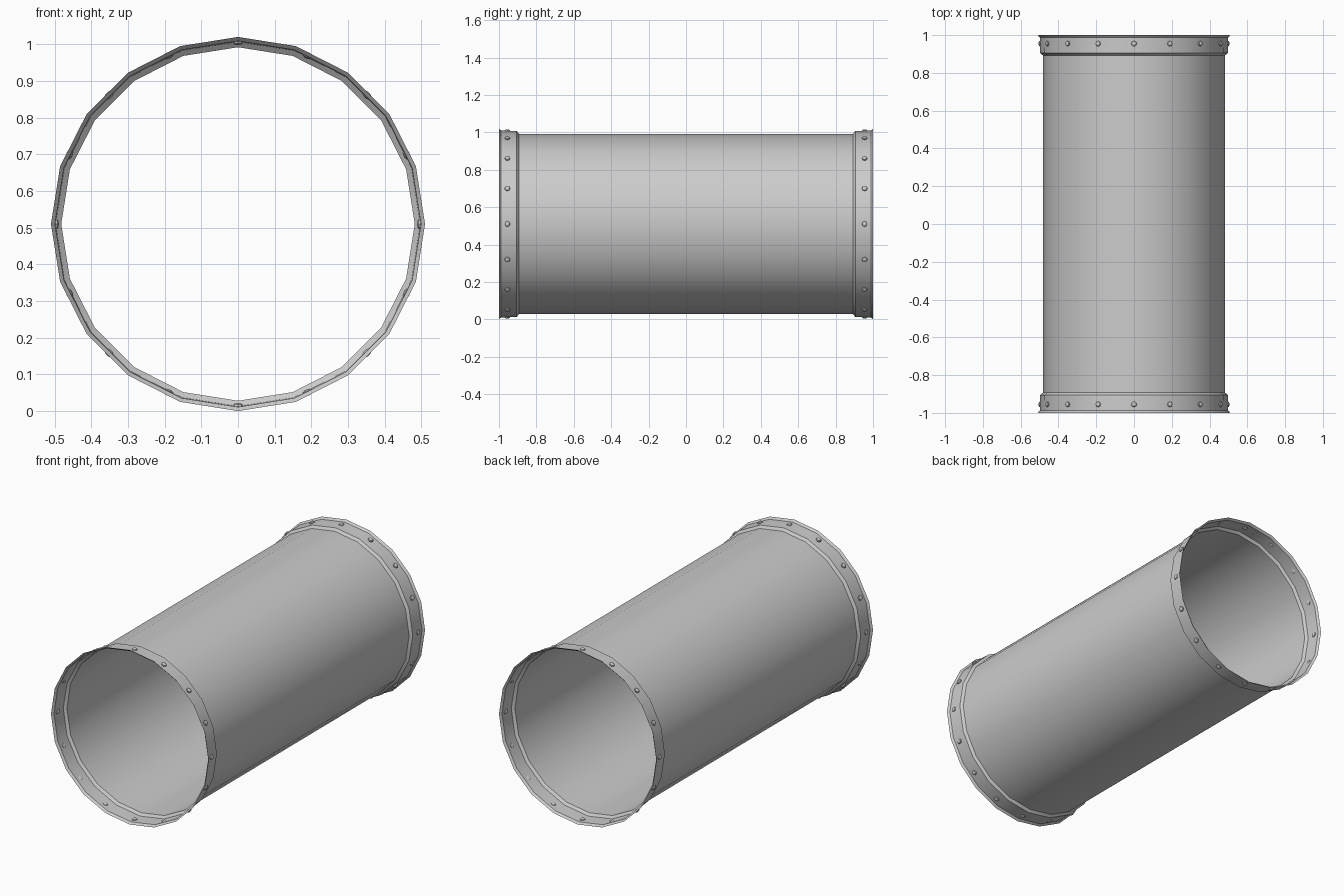
import bpy, bmesh, math
from mathutils import Matrix, Vector

if "Cube" in bpy.data.objects:
    bpy.data.objects.remove(bpy.data.objects["Cube"])

SIDES = 20
CENTRE_Z = 0.51


def finish(name, bm):
    mesh = bpy.data.meshes.new(name)
    bm.to_mesh(mesh)
    bm.free()
    ob = bpy.data.objects.new(name, mesh)
    bpy.context.collection.objects.link(ob)
    ob.location.z = CENTRE_Z
    bpy.ops.object.select_all(action='DESELECT')
    ob.select_set(True)
    bpy.context.view_layer.objects.active = ob
    bpy.ops.object.shade_smooth_by_angle(angle=math.radians(30))
    return ob


# Pipe: thin sheet profile (radius, y) with stepped collars and flared lips
half = [(0.482, 0.893), (0.497, 0.905), (0.499, 0.988), (0.51, 1.0)]
profile = [(r, -y) for r, y in reversed(half)] + half
bm = bmesh.new()
rings = []
for r, y in profile:
    rings.append([bm.verts.new((r * math.sin(2 * math.pi * i / SIDES), y,
                                r * math.cos(2 * math.pi * i / SIDES)))
                  for i in range(SIDES)])
for a, b in zip(rings, rings[1:]):
    for i in range(SIDES):
        j = (i + 1) % SIDES
        bm.faces.new((a[i], b[i], b[j], a[j]))
bmesh.ops.recalc_face_normals(bm, faces=bm.faces)
finish("pipe", bm)

# Rivets: flattened domes around each collar
for name, y in (("front_rivets", -0.955), ("back_rivets", 0.955)):
    bm = bmesh.new()
    for i in range(16):
        m = (Matrix.Rotation(2 * math.pi * i / 16, 4, 'Y')
             @ Matrix.Translation((0, y, 0.497))
             @ Matrix.Diagonal((0.015, 0.015, 0.009, 1)))
        bmesh.ops.create_uvsphere(bm, u_segments=8, v_segments=6, radius=1, matrix=m)
    finish(name, bm)
